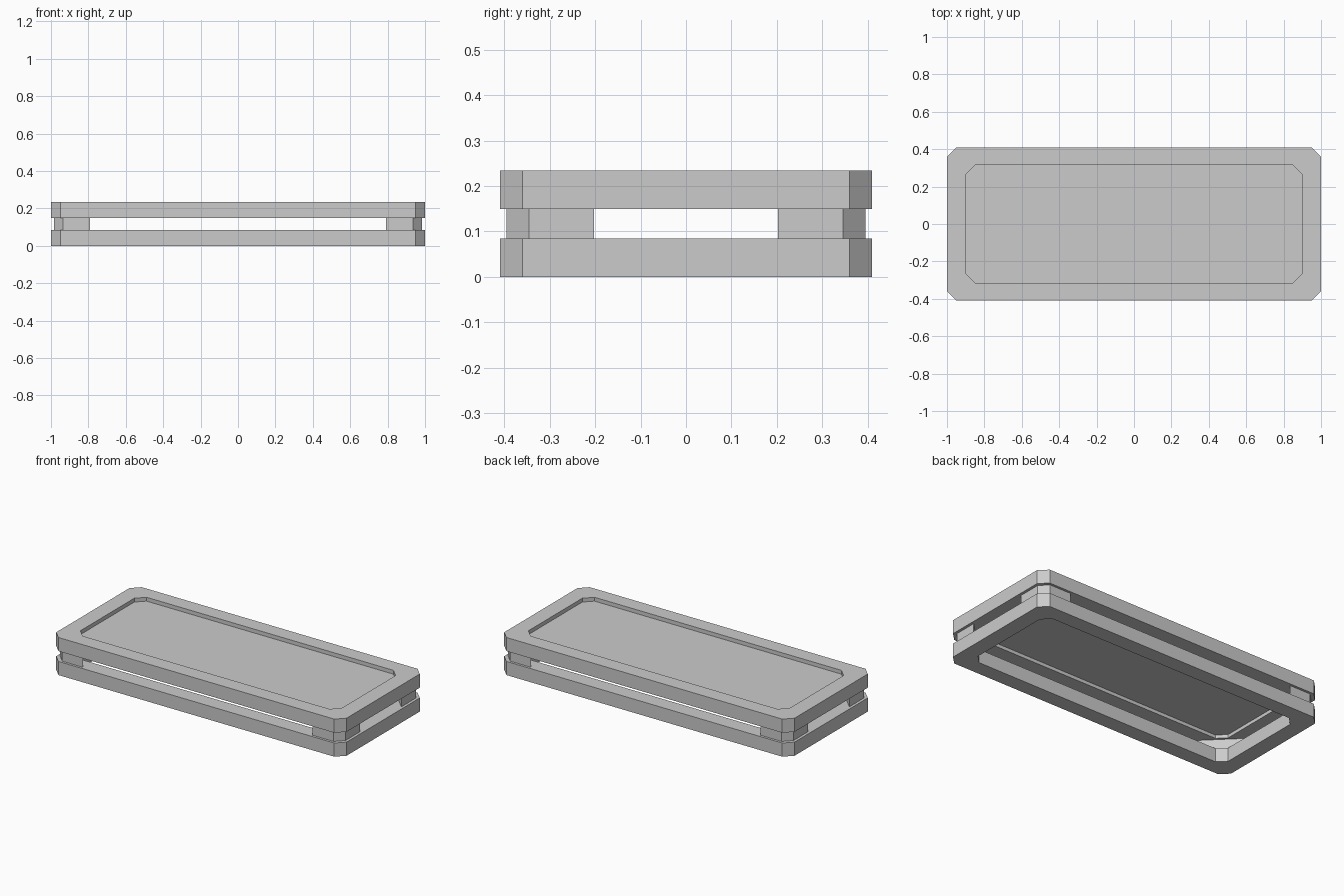
import bpy
import bmesh

cube = bpy.data.objects.get("Cube")
if cube:
    bpy.data.objects.remove(cube, do_unlink=True)

grey = bpy.data.materials.new("plain grey")
grey.use_nodes = True
GREY = (0.6, 0.6, 0.6, 1)
grey.diffuse_color = GREY
grey.node_tree.nodes["Principled BSDF"].inputs["Base Color"].default_value = GREY


def octagon(x, y, c=0.05):
    """Rectangle outline with cut corners, counter-clockwise."""
    return [(x, c - y), (x, y - c), (x - c, y), (c - x, y),
            (-x, y - c), (-x, c - y), (c - x, -y), (x - c, -y)]


def finish(name, bm):
    bmesh.ops.recalc_face_normals(bm, faces=bm.faces)
    mesh = bpy.data.meshes.new(name)
    bm.to_mesh(mesh)
    bm.free()
    mesh.materials.append(grey)
    obj = bpy.data.objects.new(name, mesh)
    bpy.context.collection.objects.link(obj)
    return obj


def add_loop(bm, outline, z):
    return [bm.verts.new((x, y, z)) for x, y in outline]


def bridge(bm, a, b):
    n = len(a)
    for i in range(n):
        j = (i + 1) % n
        bm.faces.new((a[i], a[j], b[j], b[i]))


OUTER = octagon(1.0, 0.41)
INNER = octagon(0.9, 0.315)


def tray(name, bottom, top, panel=None):
    """Cut-corner frame, open or closed by a panel between two heights."""
    bm = bmesh.new()
    outer_low, outer_high = add_loop(bm, OUTER, bottom), add_loop(bm, OUTER, top)
    inner_low, inner_high = add_loop(bm, INNER, bottom), add_loop(bm, INNER, top)
    bridge(bm, outer_low, outer_high)
    bridge(bm, outer_high, inner_high)
    bridge(bm, outer_low, inner_low)
    if panel:
        for rim, z in ((inner_low, panel[0]), (inner_high, panel[1])):
            floor = add_loop(bm, INNER, z)
            bridge(bm, rim, floor)
            bm.faces.new(floor)
    else:
        bridge(bm, inner_low, inner_high)
    return finish(name, bm)


def prism(name, outline, bottom, top):
    bm = bmesh.new()
    low, high = add_loop(bm, outline, bottom), add_loop(bm, outline, top)
    bm.faces.new(low)
    bm.faces.new(high)
    bridge(bm, low, high)
    return finish(name, bm)


# Open base frame and recessed top
tray("base_frame", 0, 0.085)
tray("top_tray", 0.149, 0.234, panel=(0.17, 0.21))

# Corner spacers with a diagonal inner face
SPACER = [(0.79, 0.395), (0.935, 0.395), (0.983, 0.346), (0.983, 0.203)]
for side, sx in (("left", 1), ("right", -1)):
    for end, sy in (("front", -1), ("back", 1)):
        prism(f"{end}_{side}_spacer", [(x * sx, y * sy) for x, y in SPACER], 0.085, 0.149)
